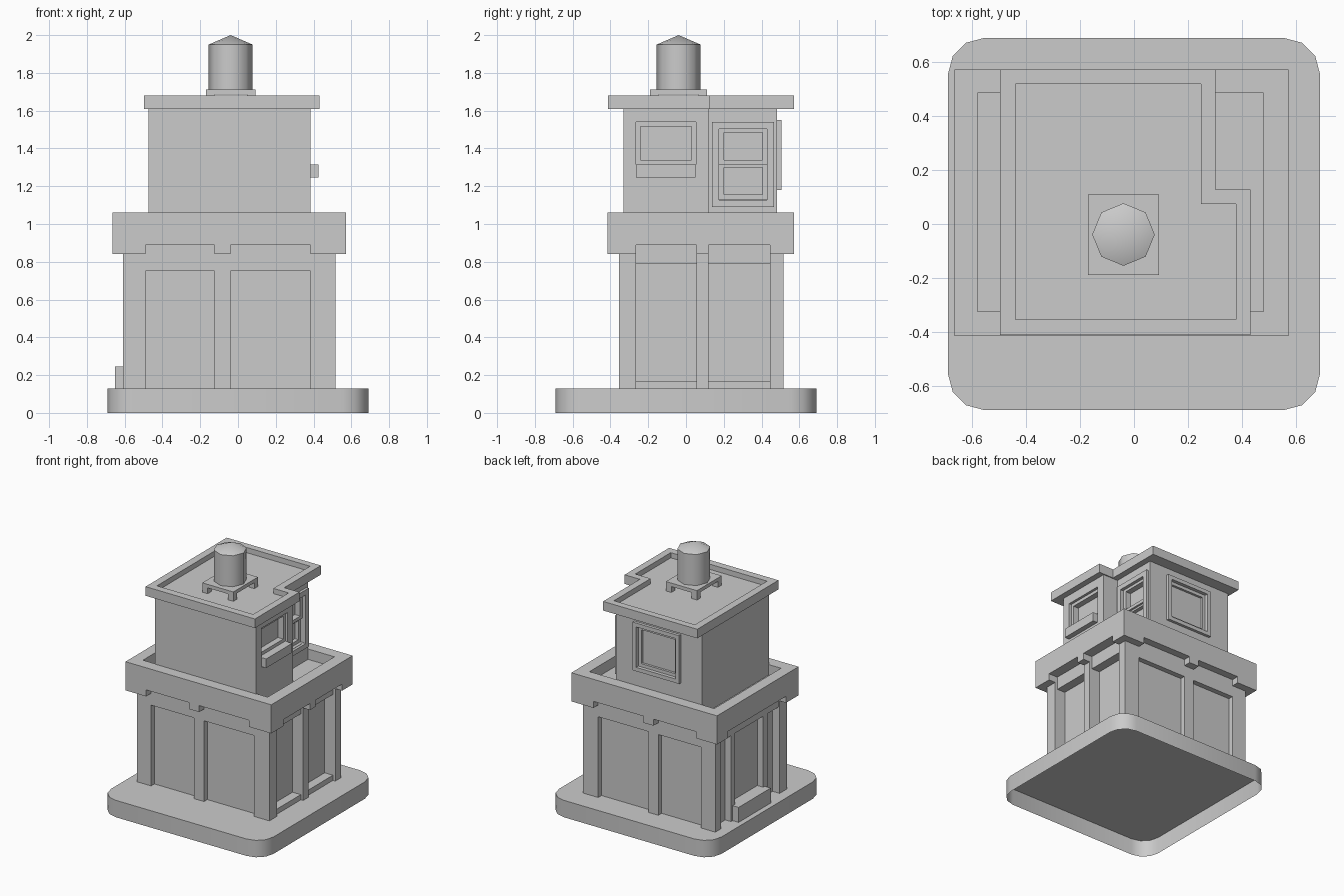
import bpy, bmesh, math

if "Cube" in bpy.data.objects:
    bpy.data.objects.remove(bpy.data.objects["Cube"])


def finish(name, bm):
    bmesh.ops.recalc_face_normals(bm, faces=bm.faces)
    me = bpy.data.meshes.new(name)
    bm.to_mesh(me)
    bm.free()
    ob = bpy.data.objects.new(name, me)
    bpy.context.collection.objects.link(ob)
    return ob


def boxes(name, *dims):
    """One object made of boxes (x0, x1, y0, y1, z0, z1)."""
    bm = bmesh.new()
    for x0, x1, y0, y1, z0, z1 in dims:
        vs = bmesh.ops.create_cube(bm, size=1)["verts"]
        for v in vs:
            v.co = (x1 if v.co.x > 0 else x0, y1 if v.co.y > 0 else y0, z1 if v.co.z > 0 else z0)
    return finish(name, bm)


def prism(name, outline, z0, z1, bottom=True):
    bm = bmesh.new()
    lo = [bm.verts.new((x, y, z0)) for x, y in outline]
    hi = [bm.verts.new((x, y, z1)) for x, y in outline]
    n = len(outline)
    for i in range(n):
        j = (i + 1) % n
        bm.faces.new((lo[i], lo[j], hi[j], hi[i]))
    bm.faces.new(hi)
    if bottom:
        bm.faces.new(lo[::-1])
    return finish(name, bm)


def tray(name, outer, inner, z0, z1, floor):
    """Slab with a raised rim around a sunken floor."""
    bm = bmesh.new()
    rings = [[bm.verts.new((x, y, z)) for x, y in pts]
             for pts, z in ((outer, z0), (outer, z1), (inner, z1), (inner, floor))]
    n = len(outer)
    for a, b in zip(rings, rings[1:]):
        for i in range(n):
            j = (i + 1) % n
            bm.faces.new((a[i], a[j], b[j], b[i]))
    bm.faces.new(rings[0][::-1])
    bm.faces.new(rings[-1])
    return finish(name, bm)


def rect(x0, x1, y0, y1):
    return [(x0, y0), (x1, y0), (x1, y1), (x0, y1)]


def l_shape(x0, x1, y0, y1, nx, ny):
    return [(x0, y0), (x1, y0), (x1, ny), (nx, ny), (nx, y1), (x0, y1)]


def frame(name, axis, d0, d1, u0, u1, z0, z1, w):
    """Rectangular frame standing on a wall facing the given axis."""
    bars = [(u0, u0 + w, z0, z1), (u1 - w, u1, z0, z1),
            (u0 + w, u1 - w, z0, z0 + w), (u0 + w, u1 - w, z1 - w, z1)]
    if axis == "x":
        return boxes(name, *[(d0, d1, a, b, c, d) for a, b, c, d in bars])
    return boxes(name, *[(a, b, d0, d1, c, d) for a, b, c, d in bars])


def cut(ob, *dims):
    cutter = boxes("cutter", *dims)
    cutter.hide_render = True
    mod = ob.modifiers.new("cut", "BOOLEAN")
    mod.operation, mod.object, mod.solver = "DIFFERENCE", cutter, "EXACT"
    bpy.context.view_layer.objects.active = ob
    bpy.ops.object.modifier_apply(modifier=mod.name)
    bpy.data.objects.remove(cutter)


# Rounded base, open underneath
R, E = 0.135, 0.69
pts = []
for k in range(4):
    cx, cy = [(1, 1), (-1, 1), (-1, -1), (1, -1)][k]
    for s in range(4):
        a = math.radians(90 * k + 30 * s)
        pts.append((cx * (E - R) + R * math.cos(a), cy * (E - R) + R * math.sin(a)))
base = prism("base_plate", pts, 0, 0.13, bottom=False)

# Ground floor: core, posts and lintels
boxes("ground_core", (-0.55, 0.425, -0.315, 0.475, 0.13, 0.9))
PX = [(-0.61, -0.49), (-0.125, -0.04), (0.385, 0.515)]
PY = [(-0.355, -0.265), (0.055, 0.12), (0.445, 0.515)]
boxes("corner_posts", *[(*PX[i], *PY[j], 0.13, 0.9) for i in (0, 2) for j in (0, 2)])
boxes("middle_posts",
      (*PX[1], -0.355, -0.3, 0.13, 0.9), (*PX[1], 0.46, 0.515, 0.13, 0.9),
      (0.41, 0.515, *PY[1], 0.13, 0.9))
boxes("wall_lintels",
      *[(a, b, c, d, 0.75, 0.9) for a, b in ((-0.49, -0.125), (-0.04, 0.385))
        for c, d in ((-0.355, -0.3), (0.46, 0.515))])
BAYS = ((-0.265, 0.055), (0.12, 0.445))
boxes("shop_window_sills", *[(0.41, 0.495, a, b, 0.13, 0.17) for a, b in BAYS])
boxes("shop_window_lintels", *[(0.41, 0.495, a, b, 0.79, 0.9) for a, b in BAYS])

# Left entrance
boxes("door_frame", (-0.6, -0.54, 0.26, 0.31, 0.13, 0.79), (-0.6, -0.54, -0.13, -0.08, 0.13, 0.79),
      (-0.6, -0.54, -0.265, 0.445, 0.79, 0.9))
boxes("door_step", (-0.65, -0.54, -0.1, 0.29, 0.13, 0.245))

# Cornice with parapet and drop blocks over the posts
tray("cornice", rect(-0.665, 0.573, -0.415, 0.573), rect(-0.58, 0.48, -0.325, 0.485), 0.89, 1.06, 0.98)
CX, CY = (-0.665, -0.49, 0.385, 0.573), (-0.415, -0.265, 0.445, 0.573)
boxes("cornice_drops",
      *[(CX[i], CX[i + 1], CY[j], CY[j + 1], 0.84, 0.89) for i in (0, 2) for j in (0, 2)],
      (*PX[1], -0.415, -0.35, 0.84, 0.89), (*PX[1], 0.51, 0.573, 0.84, 0.89),
      (0.51, 0.573, *PY[1], 0.84, 0.89))

# Upper storey
upper = prism("upper_storey", l_shape(-0.475, 0.385, -0.33, 0.483, 0.255, 0.12), 0.975, 1.63)
cut(upper, (0.32, 0.5, -0.265, 0.053, 1.315, 1.54))
frame("side_window_frame", "x", 0.32, 0.365, -0.265, 0.053, 1.315, 1.54, 0.025)
boxes("side_window_box", (0.375, 0.425, -0.265, 0.05, 1.245, 1.315))

# Tall sash window on the recessed wall
cut(upper, (0.2, 0.3, 0.175, 0.43, 1.13, 1.51))
frame("sash_window_surround", "x", 0.25, 0.275, 0.137, 0.467, 1.09, 1.54, 0.038)
frame("upper_sash", "x", 0.2, 0.245, 0.175, 0.43, 1.315, 1.51, 0.025)
frame("lower_sash", "x", 0.2, 0.23, 0.175, 0.43, 1.13, 1.325, 0.025)

# Back panel window
cut(upper, (-0.265, 0.07, 0.46, 0.5, 1.21, 1.52))
frame("back_window_surround", "y", 0.475, 0.505, -0.295, 0.1, 1.18, 1.55, 0.03)
frame("back_window_sash", "y", 0.46, 0.478, -0.265, 0.07, 1.21, 1.52, 0.025)

# Roof
tray("roof", l_shape(-0.497, 0.432, -0.412, 0.573, 0.303, 0.128),
     l_shape(-0.44, 0.378, -0.355, 0.52, 0.248, 0.075), 1.61, 1.68, 1.64)

# Tank stand and tank
L = 0.045
boxes("tank_stand", (-0.17, 0.093, -0.19, 0.11, 1.685, 1.712),
      *[(x, x + L, y, y + L, 1.635, 1.685) for x in (-0.17, 0.093 - L) for y in (-0.19, 0.11 - L)])
bm = bmesh.new()
rings = [[bm.verts.new((-0.039 + 0.116 * math.cos(i * math.pi / 4),
                        -0.039 + 0.116 * math.sin(i * math.pi / 4), z)) for i in range(8)]
         for z in (1.71, 1.95)]
tip = bm.verts.new((-0.039, -0.039, 2.0))
for i in range(8):
    j = (i + 1) % 8
    bm.faces.new((rings[0][i], rings[0][j], rings[1][j], rings[1][i]))
    bm.faces.new((rings[1][i], rings[1][j], tip))
bm.faces.new(rings[0][::-1])
tank = finish("water_tank", bm)

# Smooth the rounded parts, keep their edges sharp
for ob, deg in ((tank, 46), (base, 40)):
    bpy.ops.object.select_all(action="DESELECT")
    ob.select_set(True)
    bpy.context.view_layer.objects.active = ob
    bpy.ops.object.shade_smooth_by_angle(angle=math.radians(deg))
